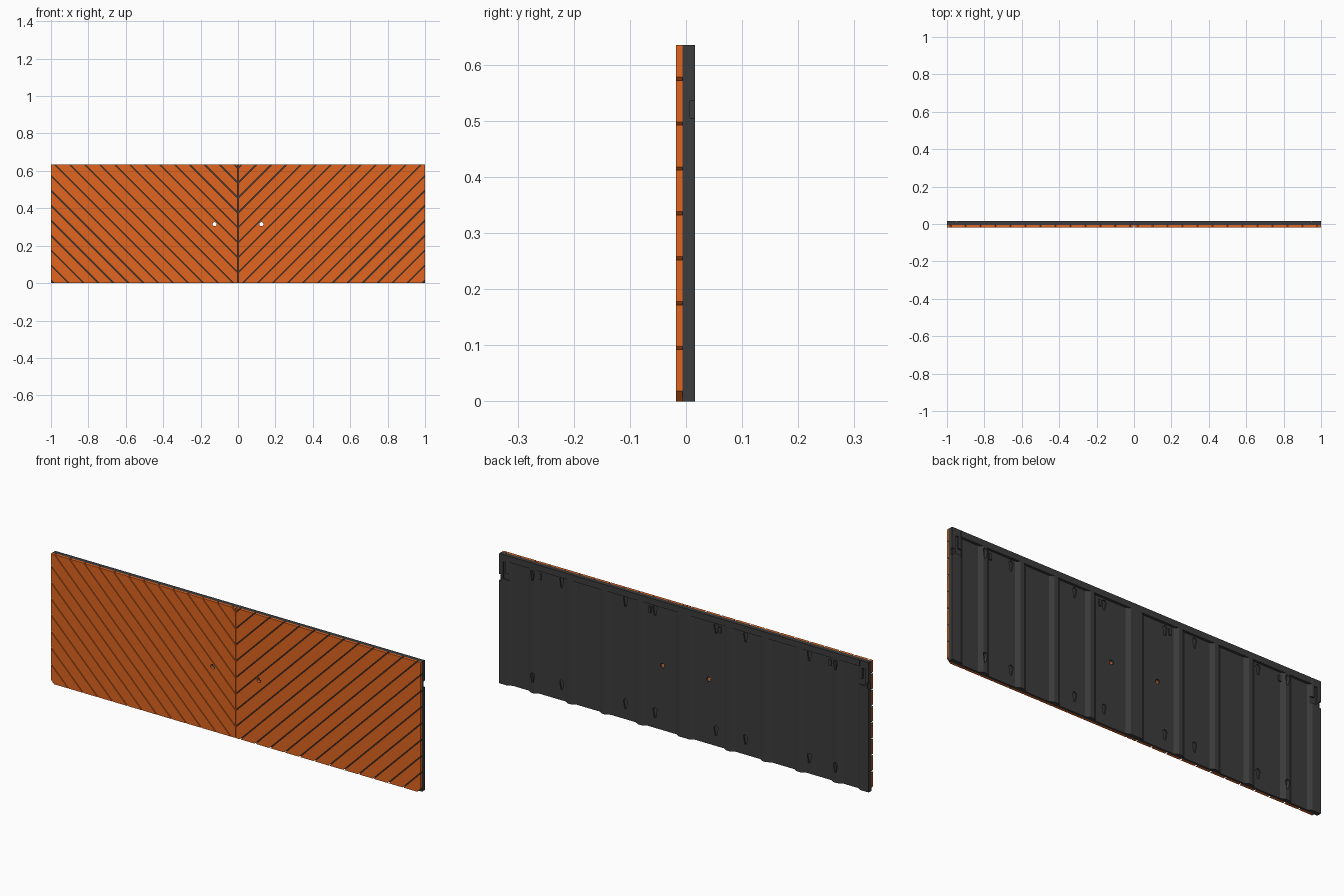
import bpy, bmesh, math
from mathutils import Vector

if "Cube" in bpy.data.objects:
    bpy.data.objects.remove(bpy.data.objects["Cube"])

H = 0.635                                  # panel height
Y0, Y1, Y2, Y3 = -0.018, -0.006, 0.004, 0.016   # front, plank back, trough floor, rib top

def material(name, col):
    m = bpy.data.materials.new(name)
    m.diffuse_color = (*col, 1)
    m.use_nodes = True
    m.node_tree.nodes["Principled BSDF"].inputs["Base Color"].default_value = m.diffuse_color
    return m

ORANGE = material("orange_paint", (0.75, 0.13, 0.015))
DARK = material("dark_grey", (0.045, 0.045, 0.045))

def finish(bm, name, mat=None):
    bmesh.ops.recalc_face_normals(bm, faces=bm.faces)
    me = bpy.data.meshes.new(name)
    bm.to_mesh(me)
    bm.free()
    ob = bpy.data.objects.new(name, me)
    bpy.context.collection.objects.link(ob)
    if mat:
        me.materials.append(mat)
    return ob

def prism(bm, pts, vec):
    f = bm.faces.new([bm.verts.new(p) for p in pts])
    r = bmesh.ops.extrude_face_region(bm, geom=[f])
    bmesh.ops.translate(bm, vec=vec, verts=[v for v in r["geom"] if isinstance(v, bmesh.types.BMVert)])

def box(bm, x0, x1, y0, y1, z0, z1):
    prism(bm, [(x0, y0, z0), (x1, y0, z0), (x1, y1, z0), (x0, y1, z0)], (0, 0, z1 - z0))

def cut(ob, cutter):
    cutter.hide_render = True
    cutter.hide_viewport = True
    m = ob.modifiers.new("cut", "BOOLEAN")
    m.operation, m.object, m.solver = "DIFFERENCE", cutter, "EXACT"

# Diagonal planks: strips of a half slab, mirrored into a chevron
GAP = 0.003
planks = bmesh.new()
for k in range(-13, 9):
    c = 0.055 + 0.08 * k
    bm = bmesh.new()
    box(bm, GAP / 2, 1, Y0, Y1, 0, H)
    for off, sgn in ((c + GAP, -1), (c + 0.08 - GAP, 1)):
        if bm.verts:
            bmesh.ops.bisect_plane(bm, geom=bm.verts[:] + bm.edges[:] + bm.faces[:], dist=1e-6,
                                   plane_co=(0, 0, off), plane_no=Vector((-sgn, 0, sgn)), clear_outer=True)
            bmesh.ops.holes_fill(bm, edges=[e for e in bm.edges if e.is_boundary], sides=0)
    if bm.faces:
        tmp = bpy.data.meshes.new("strip")
        bm.to_mesh(tmp)
        planks.from_mesh(tmp)
        bpy.data.meshes.remove(tmp)
    bm.free()
front = finish(planks, "front_planks", ORANGE)
mir = front.modifiers.new("mirror", "MIRROR")
mir.use_mirror_merge = False

# Ribbed backing: one cross-section with trapezoid ribs, extruded upwards
ribs = [(-0.82, .02), (-0.62, .02), (-0.435, .02), (-0.24, .02), (0, .04),
        (0.24, .02), (0.435, .02), (0.62, .02), (0.82, .02)]
sec = [(-1, Y1), (-1, Y3), (-0.955, Y3), (-0.935, Y2)]
for x, w in ribs:
    sec += [(x - w - .01, Y2), (x - w + .01, Y3), (x + w - .01, Y3), (x + w + .01, Y2)]
sec += [(0.935, Y2), (0.955, Y3), (1, Y3), (1, Y1)]
bm = bmesh.new()
prism(bm, [(x, y, 0) for x, y in sec], (0, 0, H))
back = finish(bm, "ribbed_back", DARK)

# Top rail joining the ribs
bm = bmesh.new()
box(bm, -0.95, 0.95, Y2 - .002, Y3, 0.605, H)
rail = finish(bm, "top_rail", DARK)

# Two through holes
bm = bmesh.new()
for x in (-0.125, 0.125):
    prism(bm, [(x + .011 * math.cos(a * math.tau / 16), -0.05, 0.315 + .011 * math.sin(a * math.tau / 16))
               for a in range(16)], (0, 0.1, 0))
drill = finish(bm, "hole_cutter")
cut(front, drill)
cut(back, drill)

# Teardrop hanging slots, corner pockets and side notches
bm = bmesh.new()
for s in (-1, 1):
    for x in (0.82, 0.67, 0.325, 0.165):
        for z in (0.05, 0.55):
            pts = [(s * x - .004, -0.002, z), (s * x + .004, -0.002, z)]
            pts += [(s * x + .011 * math.cos(a * math.pi / 6), -0.002, z + .038 + .011 * math.sin(a * math.pi / 6))
                    for a in range(7)]
            prism(bm, pts, (0, 0.05, 0))
    box(bm, *sorted((s * 0.99, s * 1.05)), 0.007, 0.05, 0.505, 0.535)
    prism(bm, [(s * 0.945, .008, .515), (s * .98, .008, .515), (s * .98, .008, .60),
               (s * .965, .008, .60), (s * .965, .008, .545), (s * .945, .008, .545)], (0, 0.05, 0))
cut(back, finish(bm, "slot_cutter"))

# Small hooks beside the upper slots
bm = bmesh.new()
for s in (-1, 1):
    for x in (0.785, 0.19):
        box(bm, s * x - .006, s * x + .006, Y2 - .002, Y2 + .006, 0.56, 0.59)
finish(bm, "rear_hooks", DARK)
